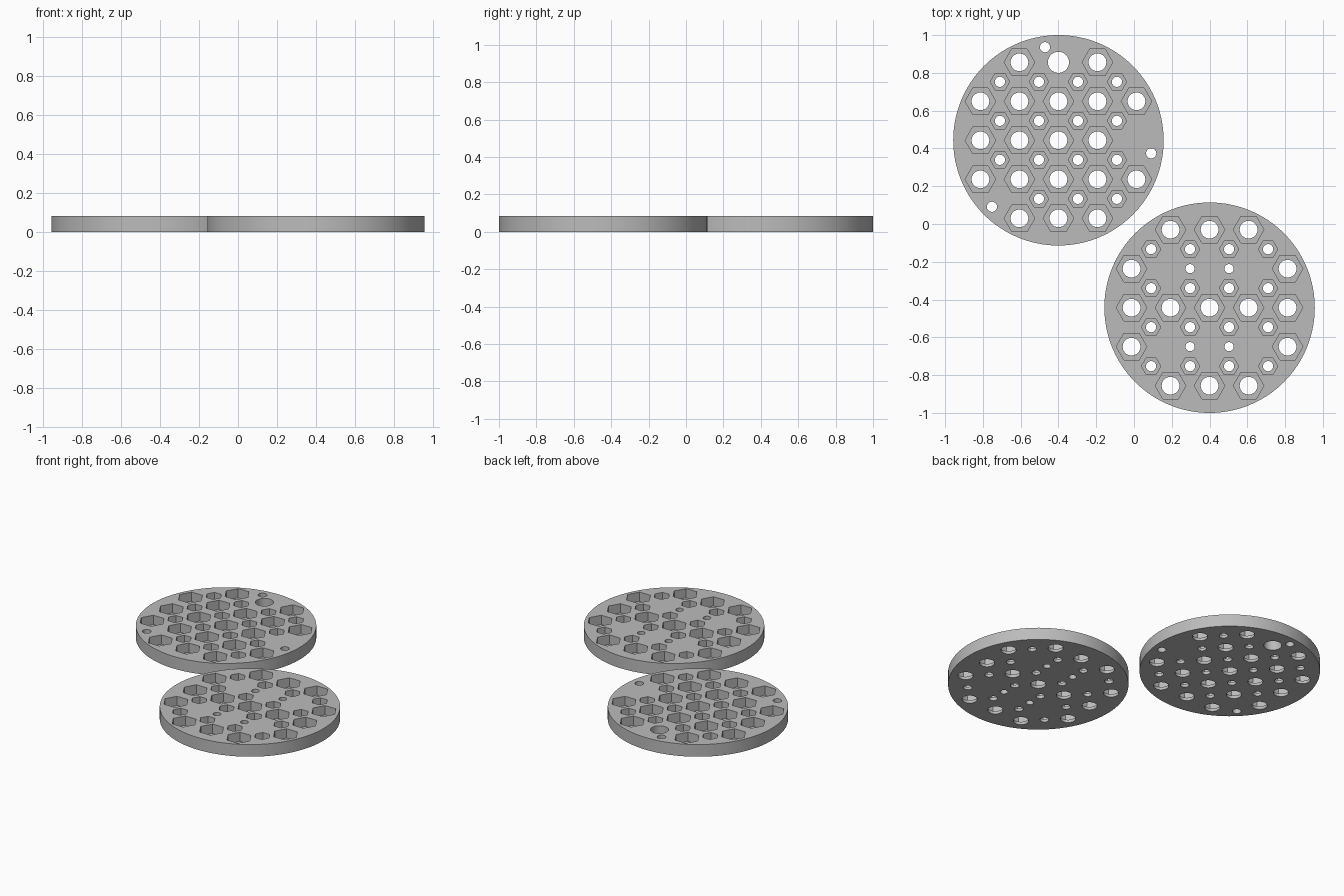
import bpy, bmesh, math
from mathutils import Matrix

if "Cube" in bpy.data.objects:
    bpy.data.objects.remove(bpy.data.objects["Cube"], do_unlink=True)

PITCH = 0.2065
THICK = 0.083
RADIUS = 0.557
POCKET_FLOOR = 0.02

grey = bpy.data.materials.new("plain grey")
grey.use_nodes = True
grey.diffuse_color = (0.5, 0.5, 0.5, 1)
grey.node_tree.nodes["Principled BSDF"].inputs["Base Color"].default_value = grey.diffuse_color


def prisms(name, items):
    """One object holding upright prisms: (x, y, radius, sides, bottom, top)."""
    bm = bmesh.new()
    for x, y, r, sides, z0, z1 in items:
        # a hexagon gets corners on the x axis
        turn = Matrix.Rotation(math.pi / 2 if sides == 6 else 0, 4, 'Z')
        bmesh.ops.create_cone(bm, cap_ends=True, segments=sides, radius1=r, radius2=r,
                              depth=z1 - z0,
                              matrix=Matrix.Translation((x, y, (z0 + z1) / 2)) @ turn)
    mesh = bpy.data.meshes.new(name)
    bm.to_mesh(mesh)
    bm.free()
    ob = bpy.data.objects.new(name, mesh)
    bpy.context.collection.objects.link(ob)
    return ob


def plate(name, cx, cy, large, small, plain):
    """Round plate with bolt holes in hexagonal pockets, plus plain holes."""
    disc = prisms(name, [(cx, cy, RADIUS, 128, 0, THICK)])
    disc.data.materials.append(grey)
    pockets, holes = [], []
    for cells, hex_r, hole_r in ((large, 0.081, 0.047), (small, 0.051, 0.027)):
        for i, j in cells:
            x, y = cx + i * PITCH, cy + j * PITCH
            pockets.append((x, y, hex_r, 6, POCKET_FLOOR, THICK + 0.1))
            holes.append((x, y, hole_r, 32, -0.1, THICK + 0.1))
    holes += [(cx + x, cy + y, r, 32, -0.1, THICK + 0.1) for x, y, r in plain]

    # cut, bake the result and drop the cutters
    cutters = [prisms(name + "_pocket_cutter", pockets), prisms(name + "_hole_cutter", holes)]
    for cutter in cutters:
        cutter.hide_render = True
        mod = disc.modifiers.new("cut", 'BOOLEAN')
        mod.operation = 'DIFFERENCE'
        mod.solver = 'EXACT'
        mod.object = cutter
    graph = bpy.context.evaluated_depsgraph_get()
    mesh = bpy.data.meshes.new_from_object(disc.evaluated_get(graph))
    disc.modifiers.clear()
    disc.data = mesh
    for cutter in cutters:
        bpy.data.objects.remove(cutter, do_unlink=True)
    mesh.materials.clear()
    mesh.materials.append(grey)
    for poly in mesh.polygons:
        poly.material_index = 0

    # smooth round walls, sharp rims
    bpy.ops.object.select_all(action='DESELECT')
    disc.select_set(True)
    bpy.context.view_layer.objects.active = disc
    bpy.ops.object.shade_smooth_by_angle(angle=math.radians(30))


grid = [(i, j) for i in range(-2, 3) for j in range(-2, 3) if abs(i) + abs(j) < 4]
halves = [(i - 1.5, j - 1.5) for i in range(4) for j in range(4)]

# densely drilled plate
plate("dense_plate", -0.40, 0.443,
      [c for c in grid if c not in ((0, 2), (2, 0))],
      [c for c in halves if c != (-1.5, -1.5)],
      [(0, 2 * PITCH, 0.056), (-0.071, 0.493, 0.027),
       (0.491, -0.069, 0.027), (-0.352, -0.352, 0.027)])

# plate with an open middle
plate("open_plate", 0.40, -0.443,
      [c for c in grid if c[1] == 0 or max(map(abs, c)) == 2],
      halves,
      [(sx * PITCH / 2, sy * PITCH, 0.024) for sx in (-1, 1) for sy in (-1, 1)])
